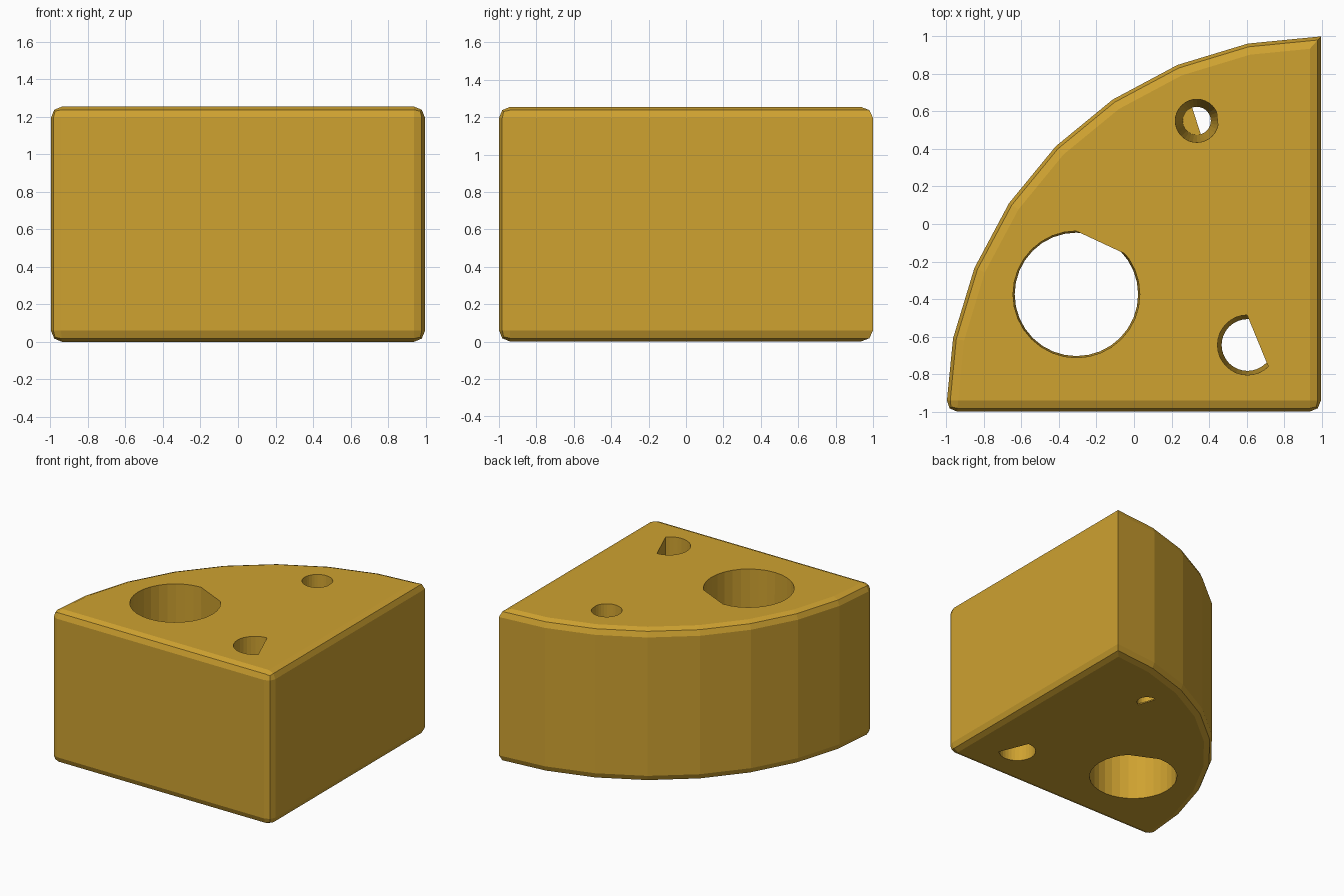
import bpy, bmesh, math
from mathutils import Vector

if "Cube" in bpy.data.objects:
    bpy.data.objects.remove(bpy.data.objects["Cube"])

HEIGHT = 1.255
SHIFT = -0.003          # recentres the body after the corner rounding

gold = bpy.data.materials.new("gold")
gold.diffuse_color = (0.62, 0.36, 0.03, 1)
gold.use_nodes = True
gold.node_tree.nodes["Principled BSDF"].inputs["Base Color"].default_value = gold.diffuse_color


def make_object(name, bm):
    bmesh.ops.recalc_face_normals(bm, faces=bm.faces[:])
    mesh = bpy.data.meshes.new(name)
    bm.to_mesh(mesh)
    bm.free()
    mesh.materials.append(gold)
    obj = bpy.data.objects.new(name, mesh)
    bpy.context.collection.objects.link(obj)
    return obj


# Quarter-round block: eight flat arc facets around the square corner
bm = bmesh.new()
outline = [(1 + SHIFT, -1)]
for i in range(9):
    a = math.radians(90) * i / 8
    outline.append((1 + SHIFT - 2 * math.cos(a), -1 + 2 * math.sin(a)))
base = bm.faces.new([bm.verts.new((x, y, 0)) for x, y in outline])
walls = bmesh.ops.extrude_face_region(bm, geom=[base], use_keep_orig=True)
for v in [g for g in walls["geom"] if isinstance(g, bmesh.types.BMVert)]:
    v.co.z = HEIGHT
bmesh.ops.recalc_face_normals(bm, faces=bm.faces[:])

# Round the rims and the two front upright edges
rounded = []
for e in bm.edges:
    a, b = e.verts
    upright = abs(a.co.z - b.co.z) > 0.1
    if not upright or a.co.y < -0.99:
        rounded.append(e)
bmesh.ops.bevel(bm, geom=rounded, offset=0.06, offset_type='OFFSET',
                affect='EDGES', segments=2, profile=0.5, clamp_overlap=True)
block = make_object("quarter_round_block", bm)


def cut_hole(name, centre, r_top, r_bottom, chord, z0=-0.1):
    """Tapered hole with one flat side; keeps what lies left of the chord."""
    z1 = HEIGHT + 0.1
    slope = (r_top - r_bottom) / HEIGHT
    bm = bmesh.new()
    bmesh.ops.create_cone(bm, cap_ends=True, segments=32,
                          radius1=r_bottom + slope * z0,
                          radius2=r_bottom + slope * z1, depth=z1 - z0)
    bmesh.ops.translate(bm, verts=bm.verts[:],
                        vec=(centre[0], centre[1], (z0 + z1) / 2))
    p, q = (Vector((x, y, 0)) for x, y in chord)
    d = q - p
    cut = bmesh.ops.bisect_plane(
        bm, geom=bm.verts[:] + bm.edges[:] + bm.faces[:], plane_co=p,
        plane_no=(d.y, -d.x, 0), clear_outer=True)
    rim = [g for g in cut["geom_cut"] if isinstance(g, bmesh.types.BMEdge)]
    bmesh.ops.holes_fill(bm, edges=rim)
    cutter = make_object(name, bm)
    cutter.hide_render = True
    cutter.hide_set(True)
    mod = block.modifiers.new(name, 'BOOLEAN')
    mod.operation = 'DIFFERENCE'
    mod.solver = 'EXACT'
    mod.object = cutter


# Large and medium holes
cut_hole("large_hole_cutter", (-0.307, -0.375), 0.338, 0.329,
         [(-0.045, -0.16), (-0.307, -0.038)])
cut_hole("medium_hole_cutter", (0.605, -0.645), 0.16, 0.138,
         [(0.718, -0.765), (0.605, -0.49)])

# Small hole: its bottom is half closed by a thin floor
cut_hole("small_hole_cutter", (0.335, 0.55), 0.115, 0.075,
         [(0.448, 0.52), (0.438, 0.62)], z0=0.01)
cut_hole("small_outlet_cutter", (0.335, 0.55), 0.115, 0.075,
         [(0.31, 0.62), (0.357, 0.475)])
# The outlet stays below the flattened top rim of the small hole
outlet = bpy.data.objects["small_outlet_cutter"]
for v in outlet.data.vertices:
    if v.co.z > 0.5:
        v.co.z = 0.3
        v.co.x = 0.335 + (v.co.x - 0.335) * 0.7
        v.co.y = 0.55 + (v.co.y - 0.55) * 0.7
